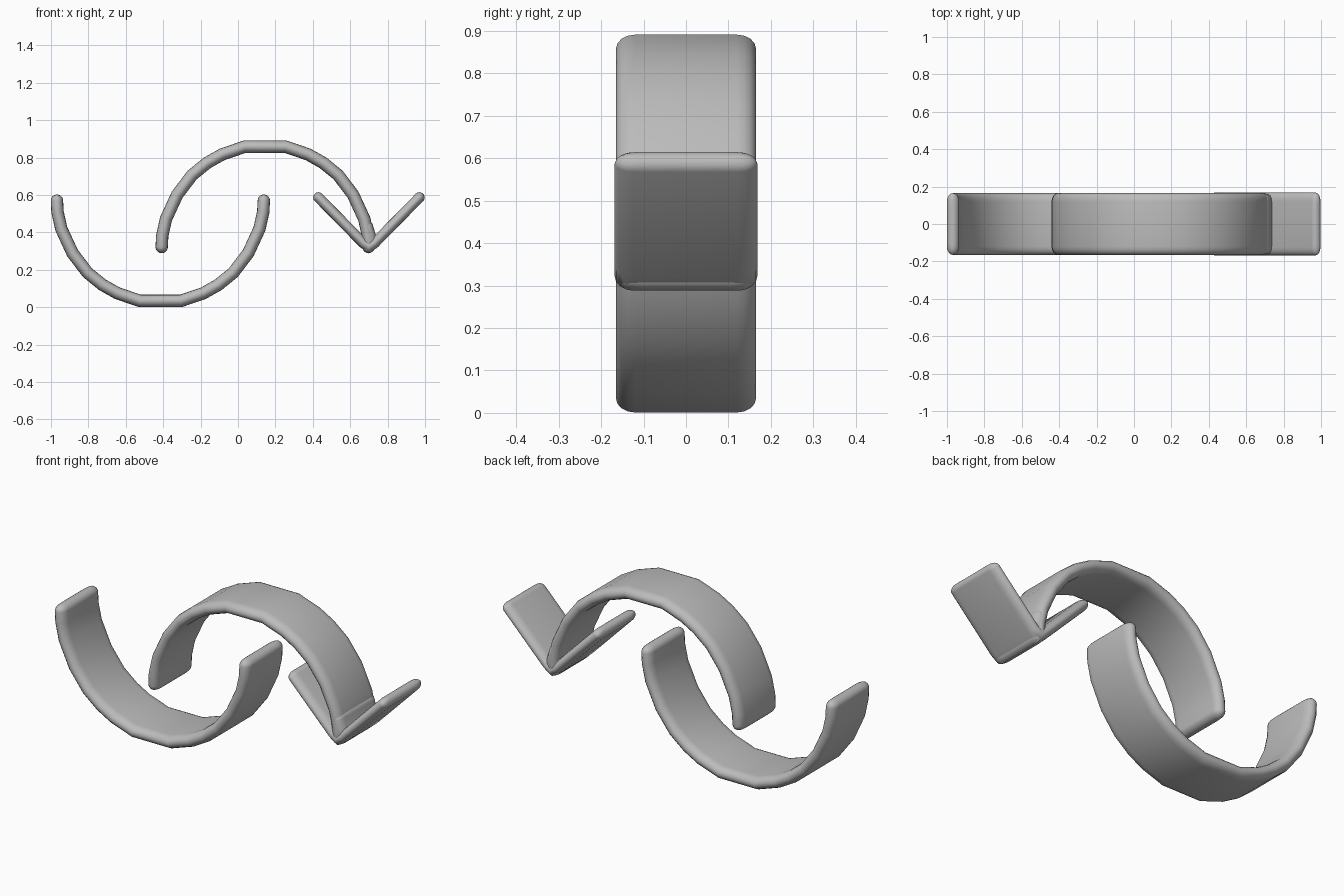
import bpy, bmesh, math
from mathutils import Vector

cube = bpy.data.objects.get("Cube")
if cube:
    bpy.data.objects.remove(cube, do_unlink=True)

grey = bpy.data.materials.new("plain grey")
grey.use_nodes = True
grey.diffuse_color = (0.5, 0.5, 0.5, 1)
grey.node_tree.nodes["Principled BSDF"].inputs["Base Color"].default_value = (0.5, 0.5, 0.5, 1)

RIM = 0.045      # depth of the rounded rim
SIDE_STEPS = 8   # segments around each rim
CAP_STEPS = 5    # rings in each rounded end


def section(half, depth):
    """Flat band profile with rounded rims, as (thickness, depth) pairs."""
    pts = []
    for sign in (1, -1):
        for i in range(SIDE_STEPS + 1):
            a = math.pi * i / SIDE_STEPS
            pts.append((sign * half * math.cos(a),
                        sign * (depth - RIM + RIM * math.sin(a))))
    return pts


def ribbon(name, path, halves, depth):
    """Sweep the band profile along an x-z path and round off both ends."""
    pts = [Vector((x, 0, z)) for x, z in path]
    last = len(pts) - 1
    stations = []
    for i, p in enumerate(pts):
        before = (p - pts[max(i - 1, 0)]).normalized()
        after = (pts[min(i + 1, last)] - p).normalized()
        along = (before + after).normalized()
        miter = 1 / max(along.dot(after if i < last else before), 0.5)
        stations.append((p, along, halves[i], halves[i] * miter, depth))

    def cap(station, sign):
        p, along, half, _, d = station
        rings = []
        for k in range(1, CAP_STEPS + 1):
            a = math.radians(84) * k / CAP_STEPS
            rings.append((p + along * sign * half * math.sin(a), along, half,
                          half * math.cos(a), d - RIM * (1 - math.cos(a))))
        return rings

    stations = cap(stations[0], -1)[::-1] + stations + cap(stations[-1], 1)
    bm = bmesh.new()
    rings = []
    for p, along, _, half, d in stations:
        normal = Vector((-along.z, 0, along.x))
        rings.append([bm.verts.new(p + normal * u + Vector((0, v, 0)))
                      for u, v in section(half, d)])
    for r, s in zip(rings, rings[1:]):
        n = len(r)
        for j in range(n):
            bm.faces.new((r[j], r[(j + 1) % n], s[(j + 1) % n], s[j]))
    bm.faces.new(rings[0])
    bm.faces.new(rings[-1])
    bmesh.ops.recalc_face_normals(bm, faces=bm.faces)
    mesh = bpy.data.meshes.new(name)
    bm.to_mesh(mesh)
    bm.free()
    mesh.materials.append(grey)
    obj = bpy.data.objects.new(name, mesh)
    bpy.context.collection.objects.link(obj)
    bpy.ops.object.select_all(action='DESELECT')
    obj.select_set(True)
    bpy.context.view_layer.objects.active = obj
    bpy.ops.object.shade_smooth_by_angle(angle=math.radians(50))
    return obj


# Half of the open arc, from its flat middle out to its upright end
half_arc = [(0.11, 0.034), (0.23, 0.075), (0.31, 0.12), (0.39, 0.185),
            (0.47, 0.29), (0.53, 0.42), (0.55, 0.51), (0.553, 0.57)]
arc = [(-x, z) for x, z in reversed(half_arc)] + half_arc
thick = [0.033] * len(arc)

ribbon("lower_arc", [(x - 0.415, z) for x, z in arc], thick, 0.165)
ribbon("upper_arc", [(x + 0.145, 0.892 - z) for x, z in arc], thick, 0.165)

# Arrow head with a blunt tip, and the flare that joins it to the arc
arm = [(0.03, 0.343), (0.27, 0.587)]
chevron = [(-x, z) for x, z in reversed(arm)] + [(0, 0.322)] + arm
ribbon("arrow_head", [(x + 0.7, z) for x, z in chevron], [0.028] * 5, 0.168)
ribbon("arrow_joint", [(0.692, 0.43), (0.697, 0.39), (0.70, 0.355)],
       [0.031, 0.038, 0.05], 0.163)
